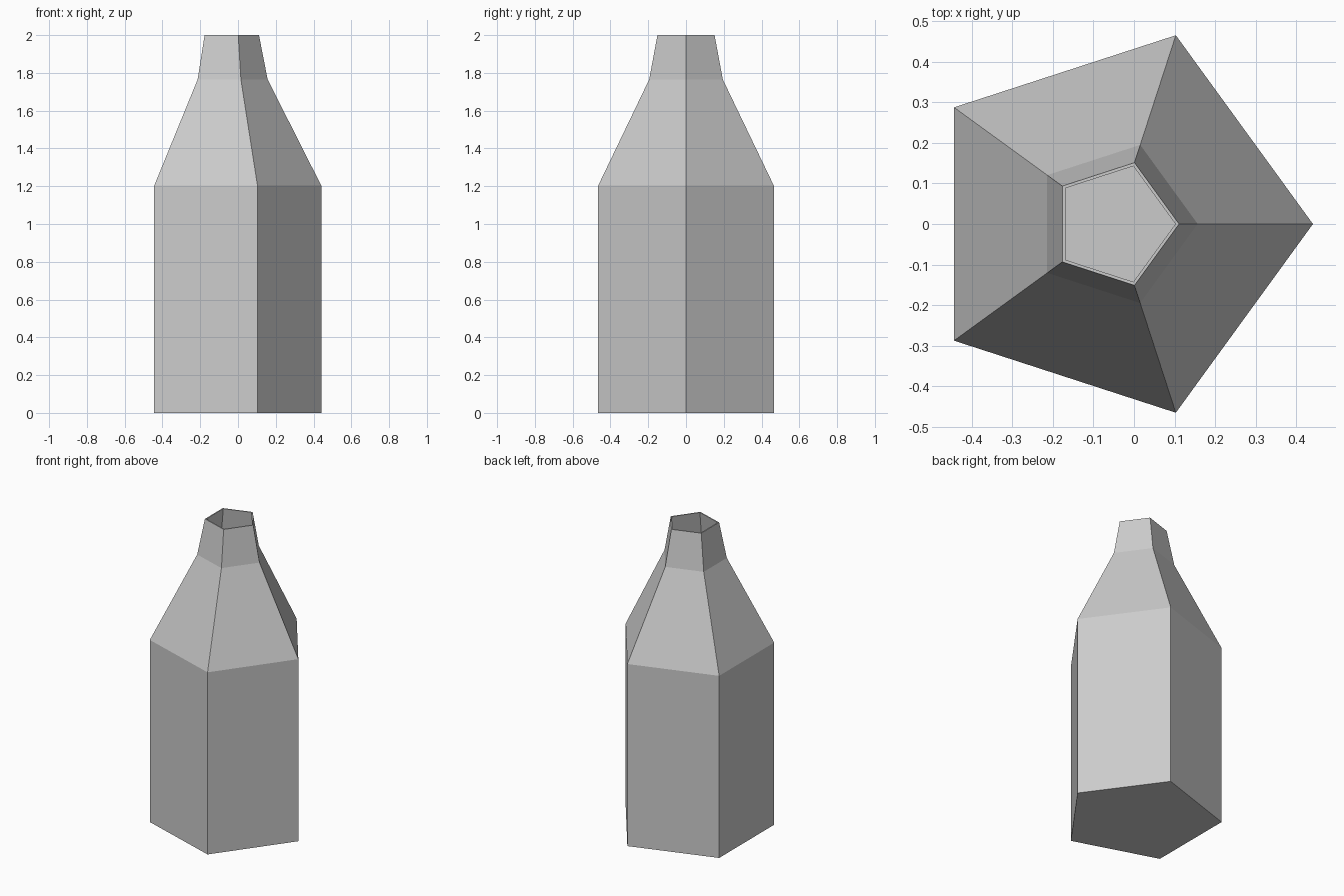
import bpy, bmesh
from math import cos, sin, tau

if "Cube" in bpy.data.objects:
    bpy.data.objects.remove(bpy.data.objects["Cube"])

SIDES = 5
CX = -0.048    # axis offset that centres the pentagon's bounding box
WALL = 0.009   # wall thickness measured at the corners

# Outer profile (radius, height) from foot to lip, then the inside back down
outer = [(0.489, 0.0), (0.489, 1.203), (0.205, 1.765), (0.159, 2.0)]
inner = [(r - WALL, max(z, WALL)) for r, z in reversed(outer)]

bm = bmesh.new()


def ring(radius, z):
    return [bm.verts.new((CX + radius * cos(tau * i / SIDES),
                          radius * sin(tau * i / SIDES), z)) for i in range(SIDES)]


# Walls: join each ring to the next
rings = [ring(r, z) for r, z in outer + inner]
for a, b in zip(rings, rings[1:]):
    for i in range(SIDES):
        j = (i + 1) % SIDES
        bm.faces.new((a[i], a[j], b[j], b[i]))

# Underside and inside floor
bm.faces.new(rings[0][::-1])
bm.faces.new(rings[-1])
bmesh.ops.recalc_face_normals(bm, faces=bm.faces)

mesh = bpy.data.meshes.new("bottle")
bm.to_mesh(mesh)
bm.free()
bpy.context.collection.objects.link(bpy.data.objects.new("bottle", mesh))
